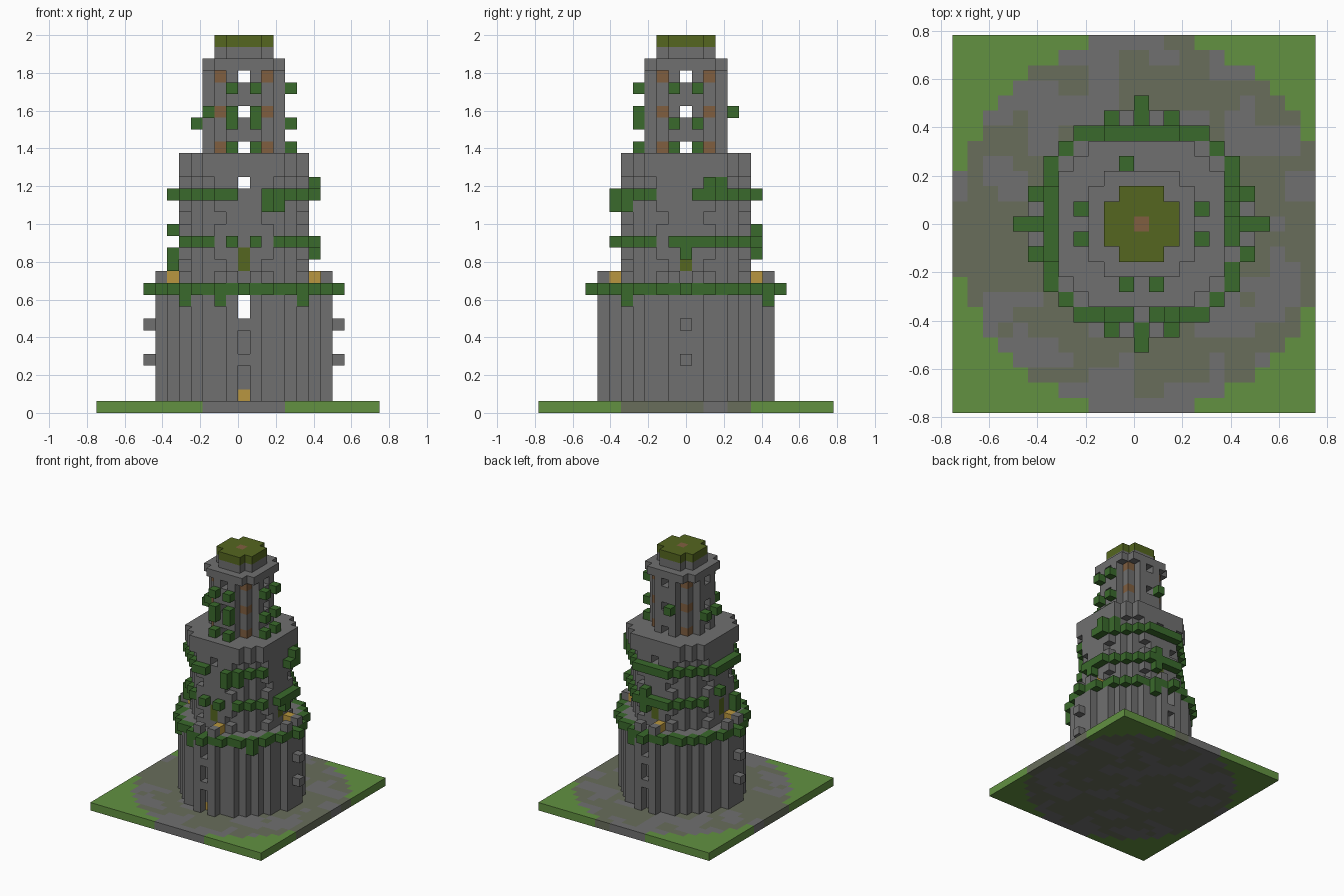
import bpy, bmesh
from mathutils import Vector, noise

if "Cube" in bpy.data.objects:
    bpy.data.objects.remove(bpy.data.objects["Cube"], do_unlink=True)

U = 1 / 16  # block size
COLOURS = {
    "stone": (0.16, 0.16, 0.16),
    "grass": (0.122, 0.283, 0.053),
    "leaves": (0.042, 0.144, 0.025),
    "moss_roof": (0.089, 0.133, 0.014),
    "mossy_stone": (0.138, 0.153, 0.105),
    "wood": (0.216, 0.114, 0.051),
    "lantern_gold": (0.479, 0.305, 0.05),
}
NAMES = list(COLOURS)
MATS = []
for name, rgb in COLOURS.items():
    m = bpy.data.materials.new(name)
    m.use_nodes = True
    m.diffuse_color = (*rgb, 1)
    bsdf = m.node_tree.nodes["Principled BSDF"]
    bsdf.inputs["Base Color"].default_value = (*rgb, 1)
    bsdf.inputs["Roughness"].default_value = 0.9
    MATS.append(m)

cells = {}  # block position -> (part, colour)


def put(part, colour, blocks):
    for b in blocks:
        cells[b] = (part, colour)


def layer(test, levels, reach=12):
    span = range(-reach, reach + 1)
    return [(i, j, k) for i in span for j in span for k in levels if test(i, j)]


def turns(i, j, levels):
    """The same block on all four sides."""
    out = []
    for _ in range(4):
        out += [(i, j, k) for k in levels]
        i, j = -j, i
    return out


def carve(blocks):
    for b in blocks:
        cells.pop(b, None)


def d2(i, j):
    return i * i + j * j


def box(r, s):
    return lambda i, j: max(abs(i), abs(j)) <= r and abs(i) + abs(j) <= s


# Ground with a round, patchy paved yard
put("ground", "grass", layer(lambda i, j: i < 12, [0]))
for i, j, k in layer(lambda i, j: i < 12 and d2(i, j) <= 153, [0]):
    patch = noise.noise(Vector((i * 0.42, j * 0.42, 3.3)))
    put("ground", "stone" if patch > 0.06 else "mossy_stone", [(i, j, k)])

# Wide lower tower with pilasters on each side
put("lower_tower", "stone", layer(lambda i, j: d2(i, j) <= 45, range(1, 11)))
for j in (-1, 0, 1):
    put("lower_tower", "stone", turns(7, j, range(1, 11)))
carve([(0, s * 7, k) for s in (-1, 1) for k in range(1, 10) if k not in (4, 7)])
put("side_pegs", "stone", [(s * 8, 0, k) for s in (-1, 1) for k in (4, 7)])
carve([(0, j, k) for j in range(-7, 8) for k in (8, 9)])
put("doorstep", "lantern_gold", [(0, -6, 1)])

# Ivy belt and parapet of the lower tower
put("lower_ivy", "leaves", layer(lambda i, j: 45 <= d2(i, j) <= 53, [10]))
put("lower_ivy", "leaves", turns(8, 0, [10]))
put("lower_ivy", "leaves", [(-5, -5, 9), (-2, -7, 9), (5, -5, 9), (2, 7, 9)])
for j in (-1, 1):
    put("parapet", "stone", turns(7, j, [11]))
put("lanterns", "lantern_gold", turns(6, 1, [11]))

# Middle tower with a flared top
put("middle_tower", "stone", layer(lambda i, j: d2(i, j) <= 29, range(11, 20)))
put("middle_tower", "stone", layer(box(5, 8), (20, 21)))
for j in (-2, 2):
    carve(turns(5, j, [12, 16]))
carve([(0, j, 19) for j in range(-5, 6)])
put("balcony_doors", "moss_roof", turns(5, 0, [12, 13]))


# Ivy belts of the middle tower, with gaps
def belt(i, j):
    return 30 <= d2(i, j) <= 40


def upper_belt(i, j):
    gap = (j == -6 and i in (0, 1)) or (i == 6 and -2 <= j <= 0)
    return belt(i, j) and not gap


def lower_belt(i, j):
    gap = (j < 0 and abs(i) == 2) or (j == -6 and i == 0)
    return belt(i, j) and not gap and i != -6 and not (i > 0 and j == -2)


put("middle_ivy", "leaves", layer(upper_belt, [18]))
put("middle_ivy", "leaves", layer(lower_belt, [14]))
put("middle_ivy", "leaves", [
    (2, -6, 17), (3, -5, 17), (6, 2, 19), (5, 3, 19), (6, 0, 13),
    (-6, 1, 15), (-6, -2, 12), (-6, -2, 13), (1, 6, 13), (1, 6, 15)])

# Slim upper tower with wooden corner blocks and open windows
put("upper_tower", "stone", layer(box(3, 4), range(22, 29)))
put("upper_tower", "stone", layer(box(3, 5), [29]))
put("corner_beams", "wood", turns(2, 2, (22, 25, 28)))
for k in (22, 25, 28):
    carve([(0, n, k) for n in range(-3, 4)] + [(n, 0, k) for n in range(-3, 4)])

# Ivy on the upper tower
for s in (-1, 1):
    put("upper_ivy", "leaves", [(s, -4, k) for k in (22, 24, 25, 27)])
    put("upper_ivy", "leaves", [(4, s, k) for k in (22, 24, 27)])
    put("upper_ivy", "leaves", [(-4, s, 24)])
put("upper_ivy", "leaves", [(-1, 4, 25), (-3, -2, 25)])

# Roof
put("roof_base", "stone", layer(box(2, 3), [30]))
put("roof", "moss_roof", layer(box(2, 3), [31]))
put("roof", "wood", [(0, 0, 31)])

# Turn each part's exposed block sides into a mesh
SIDES = [(1, 0, 0), (-1, 0, 0), (0, 1, 0), (0, -1, 0), (0, 0, 1), (0, 0, -1)]


def build(part):
    bm = bmesh.new()
    for pos, (owner, colour) in cells.items():
        if owner != part:
            continue
        centre = Vector(pos) + Vector((0.5, 0, 0.5))
        for side in SIDES:
            if tuple(p + s for p, s in zip(pos, side)) in cells:
                continue
            n = Vector(side)
            a = Vector((side[1], side[2], side[0]))
            b = n.cross(a)
            ring = [n - a - b, n + a - b, n + a + b, n - a + b]
            face = bm.faces.new([bm.verts.new((centre + c / 2) * U) for c in ring])
            face.material_index = NAMES.index(colour)
    bmesh.ops.remove_doubles(bm, verts=bm.verts, dist=U / 100)
    mesh = bpy.data.meshes.new(part)
    for m in MATS:
        mesh.materials.append(m)
    bm.to_mesh(mesh)
    bm.free()
    bpy.context.collection.objects.link(bpy.data.objects.new(part, mesh))


for part in dict.fromkeys(owner for owner, _ in cells.values()):
    build(part)
